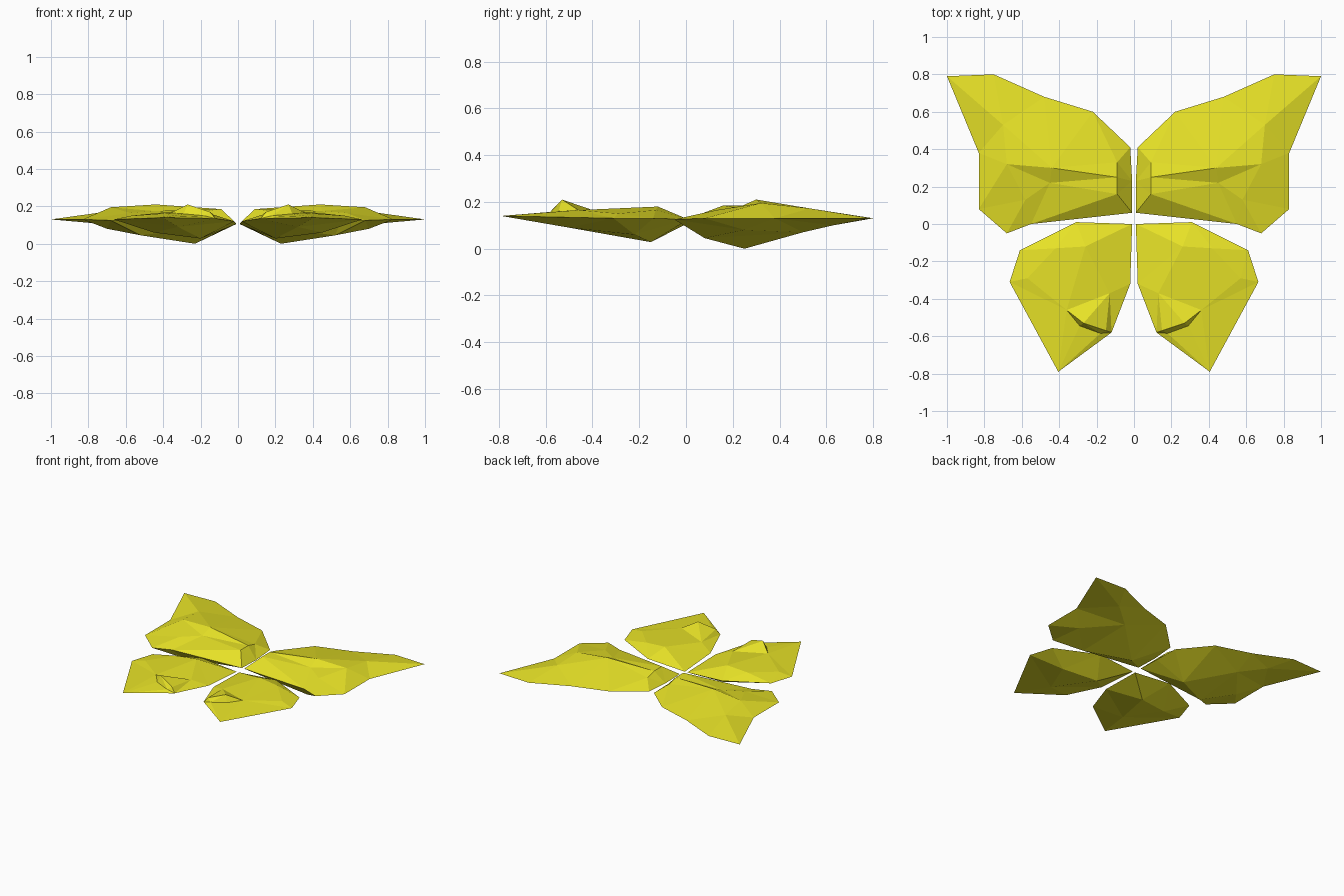
import bpy, bmesh
from mathutils import Vector
from mathutils.geometry import delaunay_2d_cdt

if "Cube" in bpy.data.objects:
    bpy.data.objects.remove(bpy.data.objects["Cube"])

mat = bpy.data.materials.new("wing_yellow")
mat.diffuse_color = (0.80, 0.76, 0.02, 1)
mat.use_nodes = True
mat.node_tree.nodes["Principled BSDF"].inputs["Base Color"].default_value = mat.diffuse_color


def skin(bm, rim, inner, creases, rim_verts):
    """Triangulate one faceted side of a wing between its rim and raised points."""
    pts = rim + inner
    n = len(rim)
    edges = [(i, (i + 1) % n) for i in range(n)]
    edges += [(n + a, n + b) for a, b in creases]
    flat = [Vector(p[:2]) for p in pts]
    out, _, faces, orig, _, _ = delaunay_2d_cdt(flat, edges, [], 1, 1e-5)
    verts = rim_verts + [bm.verts.new(p) for p in inner]
    for f in faces:
        idx = [orig[i][0] for i in f]
        bm.faces.new([verts[i] for i in idx])


def wing(name, side, rim, top, top_creases, bottom):
    mirror = lambda pts: [(side * x, y, z) for x, y, z in pts]
    rim, top, bottom = mirror(rim), mirror(top), mirror(bottom)
    # keep outlines counter-clockwise on both sides
    bm = bmesh.new()
    if side > 0:
        rim = rim[::-1]
    rim_verts = [bm.verts.new(p) for p in rim]
    skin(bm, rim, top, top_creases, rim_verts)
    skin(bm, rim, bottom, [], rim_verts)
    bmesh.ops.recalc_face_normals(bm, faces=bm.faces)
    me = bpy.data.meshes.new(name)
    bm.to_mesh(me)
    bm.free()
    me.materials.append(mat)
    ob = bpy.data.objects.new(name, me)
    bpy.context.collection.objects.link(ob)


# fore wing: outline, upper ridge points, underside points (right half, clockwise)
fore_rim = [(0.01, 0.06, 0.11), (0.01, 0.23, 0.105), (0.02, 0.41, 0.11),
            (0.22, 0.60, 0.13), (0.48, 0.68, 0.13), (0.75, 0.80, 0.13),
            (1.0, 0.79, 0.13), (0.83, 0.38, 0.13), (0.83, 0.08, 0.13),
            (0.68, -0.05, 0.125), (0.55, 0.0, 0.125)]
fore_top = [(0.09, 0.33, 0.165), (0.09, 0.16, 0.185), (0.09, 0.25, 0.185),
            (0.44, 0.30, 0.21), (0.70, 0.53, 0.172), (0.68, 0.32, 0.195),
            (0.58, 0.13, 0.165), (0.45, 0.22, 0.175)]
fore_creases = [(0, 2), (2, 1), (2, 3), (3, 4), (4, 5), (5, 6), (6, 7)]
fore_bottom = [(0.23, 0.25, 0.0), (0.52, 0.08, 0.045), (0.50, 0.50, 0.07),
               (0.70, 0.25, 0.08), (0.66, 0.63, 0.10)]

# hind wing: the raised lip near the tail ends in a steep step
hind_rim = [(0.02, -0.32, 0.12), (0.01, 0.0, 0.105), (0.31, 0.01, 0.125),
            (0.61, -0.14, 0.13), (0.665, -0.31, 0.13), (0.405, -0.79, 0.14),
            (0.12, -0.58, 0.135)]
hind_top = [(0.26, -0.12, 0.18), (0.42, -0.13, 0.165), (0.57, -0.29, 0.15),
            (0.36, -0.46, 0.165), (0.27, -0.53, 0.21), (0.15, -0.57, 0.17),
            (0.13, -0.37, 0.155), (0.29, -0.545, 0.16), (0.18, -0.585, 0.15)]
hind_creases = [(0, 1), (1, 2), (6, 3), (3, 4), (4, 5), (3, 7), (7, 8)]
hind_bottom = [(0.20, -0.15, 0.028), (0.45, -0.22, 0.06), (0.32, -0.50, 0.09)]

for side, label in ((1, "right"), (-1, "left")):
    wing(f"fore_wing_{label}", side, fore_rim, fore_top, fore_creases, fore_bottom)
    wing(f"hind_wing_{label}", side, hind_rim, hind_top, hind_creases, hind_bottom)
